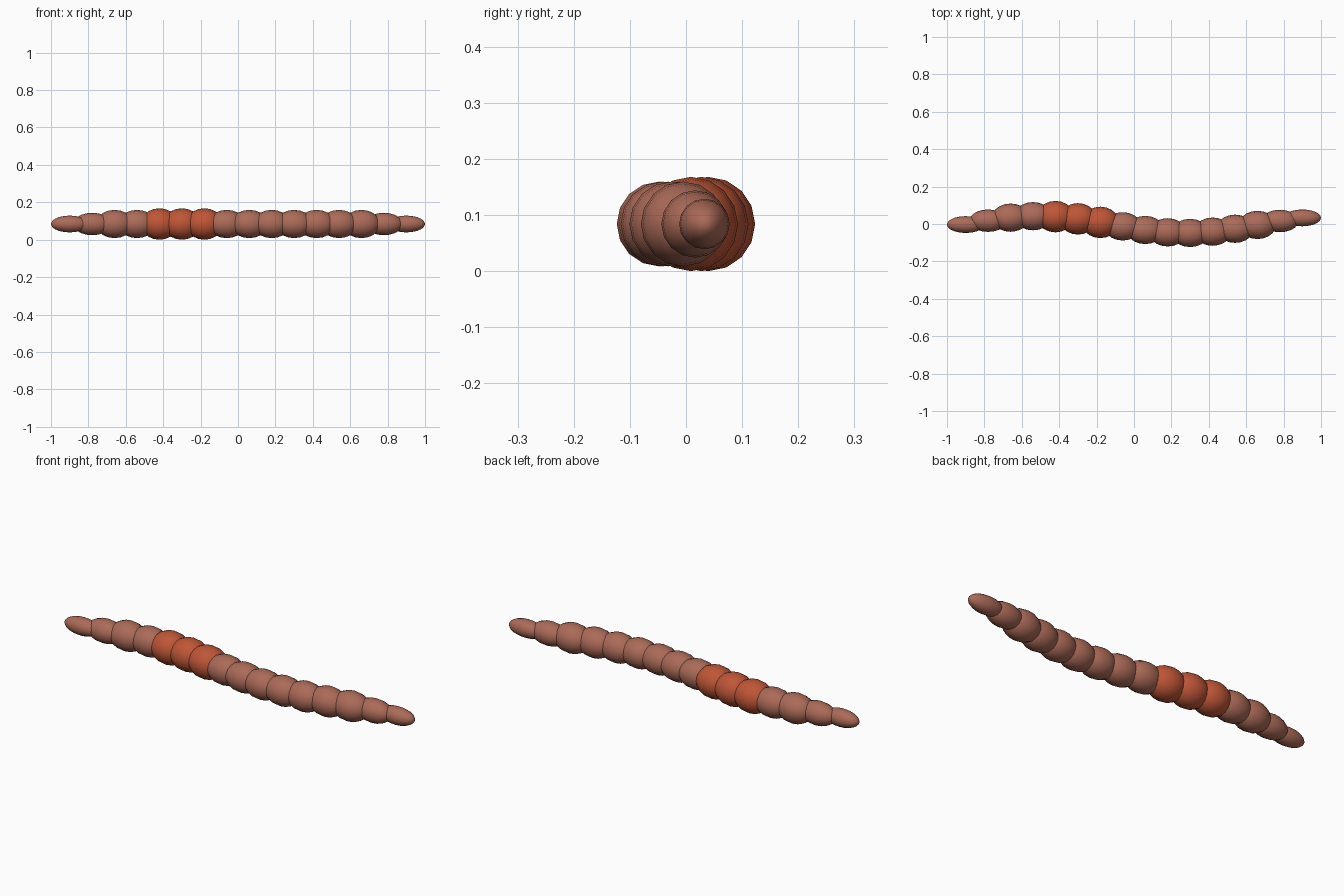
import bpy, math
from mathutils import Matrix

if "Cube" in bpy.data.objects:
    bpy.data.objects.remove(bpy.data.objects["Cube"])


def make_material(name, color):
    m = bpy.data.materials.new(name)
    m.diffuse_color = (*color, 1)
    m.use_nodes = True
    m.node_tree.nodes["Principled BSDF"].inputs["Base Color"].default_value = m.diffuse_color
    return m


skin = make_material("dusty_pink_brown", (0.41, 0.145, 0.098))
band = make_material("rust_red", (0.52, 0.093, 0.038))

COUNT, STEP, HALF_LENGTH, MID_Z = 16, 0.12, 0.10, 0.084


def segment_radius(i):
    if i in (0, COUNT - 1):
        return 0.045
    if i in (1, COUNT - 2):
        return 0.06
    return 0.084 if i in (4, 5, 6) else 0.0755


# Body: overlapping ellipsoid rings along a gentle wave, poles along x
for i in range(COUNT):
    r = segment_radius(i)
    bpy.ops.mesh.primitive_uv_sphere_add(segments=16, ring_count=10, radius=1)
    ob = bpy.context.object
    banded = i in (4, 5, 6)
    ob.name = f"{'saddle_band' if banded else 'body_segment'}_{i + 1:02d}"
    ob.data.transform(Matrix.Diagonal((HALF_LENGTH, r, r, 1))
                      @ Matrix.Rotation(math.pi / 2, 4, 'Y'))
    ob.location = ((i - (COUNT - 1) / 2) * STEP,
                   0.045 * math.sin(0.48 * i) - 0.003, MID_Z)
    ob.data.materials.append(band if banded else skin)
    bpy.ops.object.shade_smooth()
